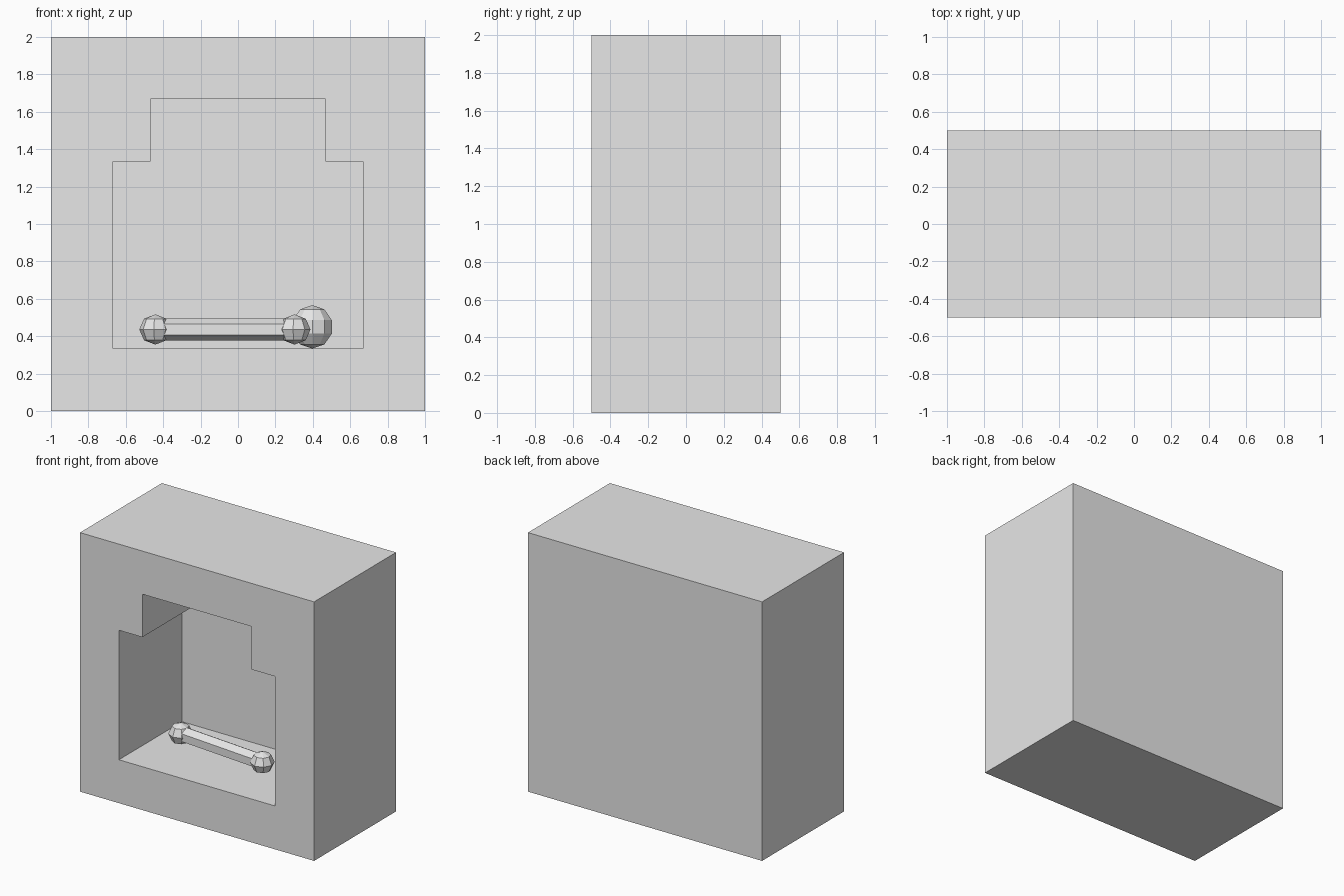
import bpy, bmesh
from math import radians
from mathutils import Matrix, Vector

cube = bpy.data.objects.get("Cube")
if cube:
    bpy.data.objects.remove(cube, do_unlink=True)

grey = bpy.data.materials.new("plain_grey")
grey.use_nodes = True
colour = (0.8, 0.8, 0.8, 1)
grey.diffuse_color = colour
grey.node_tree.nodes["Principled BSDF"].inputs["Base Color"].default_value = colour


def finish(name, bm):
    bmesh.ops.recalc_face_normals(bm, faces=bm.faces)
    mesh = bpy.data.meshes.new(name)
    bm.to_mesh(mesh)
    bm.free()
    mesh.materials.append(grey)
    obj = bpy.data.objects.new(name, mesh)
    bpy.context.collection.objects.link(obj)
    return obj


def ball(name, centre, radius, segments, rings, yaw=0, squash=1):
    bm = bmesh.new()
    matrix = (Matrix.Translation(centre) @ Matrix.Rotation(yaw, 4, 'Z')
              @ Matrix.Diagonal((1, 1, squash, 1)))
    bmesh.ops.create_uvsphere(bm, u_segments=segments, v_segments=rings,
                              radius=radius, matrix=matrix)
    return finish(name, bm)


# Solid block
bm = bmesh.new()
bmesh.ops.create_cube(bm, size=1, matrix=Matrix.Translation((0, 0, 1))
                      @ Matrix.Diagonal((2, 1, 2, 1)))
block = finish("block", bm)

# Stepped niche cut into the front
right_half = [(0.667, 0.335), (0.667, 1.335), (0.467, 1.335), (0.467, 1.667)]
outline = right_half + [(-x, z) for x, z in reversed(right_half)]
bm = bmesh.new()
face = bm.faces.new([bm.verts.new((x, -0.7, z)) for x, z in outline])
swept = bmesh.ops.extrude_face_region(bm, geom=[face])["geom"]
bmesh.ops.translate(bm, vec=(0, 0.97, 0),
                    verts=[v for v in swept if isinstance(v, bmesh.types.BMVert)])
cutter = finish("niche_cutter", bm)
cutter.hide_render = True

cut = block.modifiers.new("niche", 'BOOLEAN')
cut.operation = 'DIFFERENCE'
cut.solver = 'EXACT'
cut.object = cutter
bpy.context.view_layer.objects.active = block
bpy.ops.object.modifier_apply(modifier=cut.name)
bpy.data.objects.remove(cutter, do_unlink=True)

# Dumbbell: six-sided bar with a faceted knob at each end
left_end = Vector((0.302, -0.134, 0.436))
right_end = Vector((-0.442, -0.07, 0.436))
along = left_end - right_end
yaw = Vector((1, 0)).angle_signed(along.xy) * -1
bm = bmesh.new()
matrix = (Matrix.Translation((left_end + right_end) / 2)
          @ Matrix.Rotation(yaw, 4, 'Z') @ Matrix.Rotation(radians(90), 4, 'Y')
          @ Matrix.Rotation(radians(90), 4, 'Z'))
bmesh.ops.create_cone(bm, cap_ends=True, segments=6, radius1=0.06, radius2=0.06,
                      depth=along.length, matrix=matrix)
bar = finish("dumbbell_bar", bm)
# Keep a vertex ridge facing the front, with flat faces above and below
ball("dumbbell_left_knob", left_end, 0.086, 8, 4, yaw, 0.94)
ball("dumbbell_right_knob", right_end, 0.086, 8, 4, yaw, 0.94)

# Loose ball resting on the niche floor
ball("loose_ball", (0.397, 0.12, 0.45), 0.116, 10, 5)
